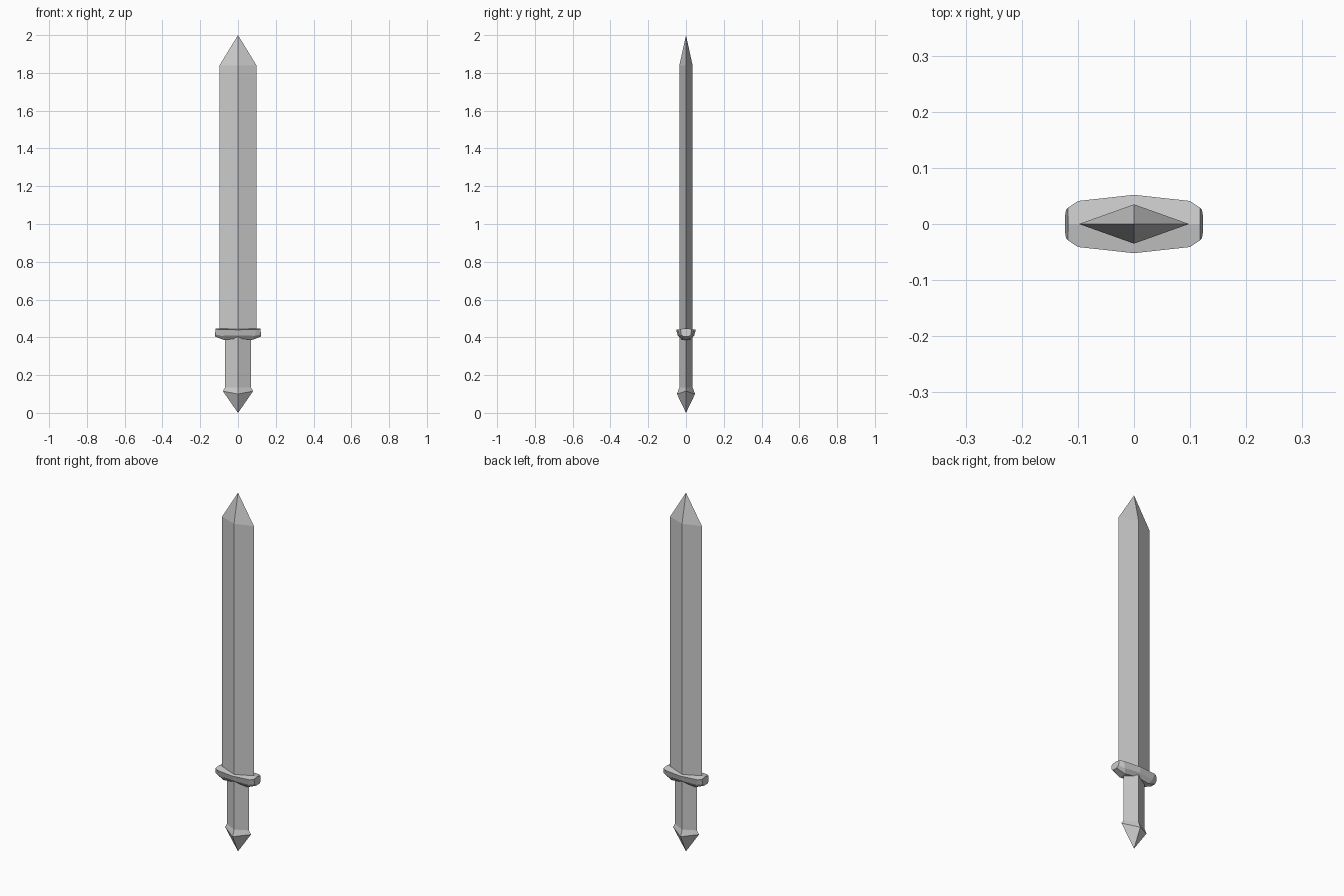
import bpy

if "Cube" in bpy.data.objects:
    bpy.data.objects.remove(bpy.data.objects["Cube"])


def loft(name, rings):
    """Skin a list of equal-length rings; a one-point ring makes a tip."""
    verts, faces, idx = [], [], []
    for r in rings:
        idx.append(list(range(len(verts), len(verts) + len(r))))
        verts += r
    for a, b in zip(idx, idx[1:]):
        n = max(len(a), len(b))
        for i in range(n):
            j = (i + 1) % n
            if len(a) == 1:
                faces.append((a[0], b[j], b[i]))
            elif len(b) == 1:
                faces.append((a[i], a[j], b[0]))
            else:
                faces.append((a[i], a[j], b[j], b[i]))
    for end, flip in ((idx[0], True), (idx[-1], False)):
        if len(end) > 2:
            faces.append(tuple(reversed(end)) if flip else tuple(end))
    mesh = bpy.data.meshes.new(name)
    mesh.from_pydata(verts, [], faces)
    mesh.update()
    obj = bpy.data.objects.new(name, mesh)
    bpy.context.collection.objects.link(obj)
    return obj


def diamond(rx, ry, zx, zy=None):
    zy = zx if zy is None else zy
    return [(rx, 0, zx), (0, ry, zy), (-rx, 0, zx), (0, -ry, zy)]


# Diamond-section blade with a pointed tip
loft("blade", [diamond(0.098, 0.035, 0.42),
               diamond(0.098, 0.035, 1.84),
               [(0, 0, 2.0)]])

# Grip flaring into the pointed pommel
loft("grip_and_pommel", [[(0, 0, 0.0)],
                         diamond(0.08, 0.048, 0.115, 0.10),
                         diamond(0.068, 0.035, 0.135),
                         diamond(0.068, 0.035, 0.42)])


# Faceted crossguard, lofted sideways along x
def guard_ring(xt, xm, xb, yt, ym, yb, zt, zm, zb):
    half = [(xt, yt, zt), (xm, ym, zm), (xb, yb, zb)]
    return ([(xt, 0, 0.448)] + half
            + [(x, -y, z) for x, y, z in reversed(half)])


stations = [(0.118, 0.121, 0.123, 0.029, 0.026, 0.014, 0.444, 0.415, 0.405),
            (0.10, 0.088, 0.075, 0.041, 0.035, 0.022, 0.441, 0.408, 0.386)]
middle = (0, 0, 0, 0.052, 0.044, 0.025, 0.440, 0.411, 0.395)


def mirrored(s):
    return tuple(-v for v in s[:3]) + s[3:]


all_stations = ([mirrored(s) for s in stations] + [middle]
                + list(reversed(stations)))
# Reversed ring order keeps the normals facing outward
loft("crossguard", [list(reversed(guard_ring(*s))) for s in all_stations])
